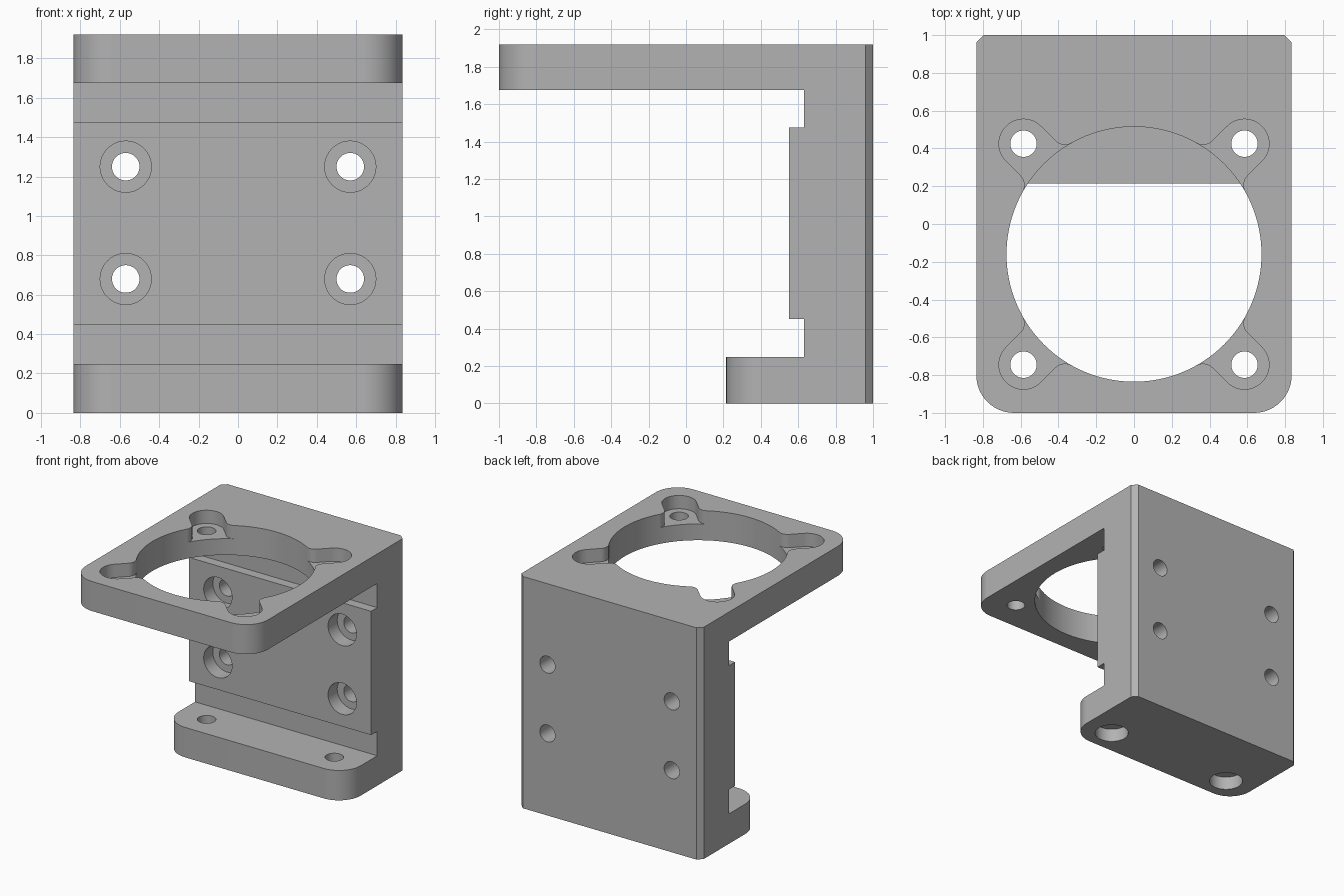
import bpy, bmesh, math
from mathutils import Matrix, Vector

if "Cube" in bpy.data.objects:
    bpy.data.objects.remove(bpy.data.objects["Cube"])

W = 0.835            # half width
TOP = 1.92           # overall height
CY = -0.16           # centre of the large opening
R = 0.675            # radius of the large opening
HOLE, BORE = 0.07, 0.13
PITCH = 0.585        # corner hole offset

grey = bpy.data.materials.new("grey")
grey.diffuse_color = (0.45, 0.45, 0.45, 1)
grey.use_nodes = True
grey.node_tree.nodes["Principled BSDF"].inputs["Base Color"].default_value = grey.diffuse_color


def prism(name, points, direction):
    """Extrude a closed outline along a vector."""
    bm = bmesh.new()
    face = bm.faces.new([bm.verts.new(p) for p in points])
    ext = bmesh.ops.extrude_face_region(bm, geom=[face])
    bmesh.ops.translate(bm, vec=Vector(direction),
                        verts=[v for v in ext["geom"] if isinstance(v, bmesh.types.BMVert)])
    bmesh.ops.recalc_face_normals(bm, faces=bm.faces[:])
    mesh = bpy.data.meshes.new(name)
    bm.to_mesh(mesh)
    bm.free()
    mesh.materials.append(grey)
    ob = bpy.data.objects.new(name, mesh)
    bpy.context.collection.objects.link(ob)
    return ob


def arc(cx, cy, r, a0, a1, n):
    return [(cx + r * math.cos(a0 + (a1 - a0) * i / n),
             cy + r * math.sin(a0 + (a1 - a0) * i / n)) for i in range(n + 1)]


def circle(r, n):
    return arc(0, 0, r, 0, math.tau, n)[:-1]


def cut_vertical(x, y, r, z0, z1, n=40):
    cut(prism("cutter", [(x + a, y + b, z0) for a, b in circle(r, n)], (0, 0, z1 - z0)))


def cut_depth(x, z, r, y0, y1):
    cut(prism("cutter", [(x + a, y0, z + b) for a, b in circle(r, 40)], (0, y1 - y0, 0)))


def cut(cutter):
    mod = bracket.modifiers.new("cut", 'BOOLEAN')
    mod.operation = 'DIFFERENCE'
    mod.solver = 'EXACT'
    mod.object = cutter
    bpy.context.view_layer.objects.active = bracket
    bpy.ops.object.modifier_apply(modifier=mod.name)
    bpy.data.objects.remove(cutter)


# Bracket body: side profile swept across the width
profile = [(1, 0), (1, TOP), (-1, TOP), (-1, 1.675), (0.63, 1.675), (0.63, 1.475),
           (0.55, 1.475), (0.55, 0.45), (0.63, 0.45), (0.63, 0.248), (0.215, 0.248), (0.215, 0)]
bracket = prism("mounting_bracket", [(-W, y, z) for y, z in profile], (2 * W, 0, 0))

# Rounded plate corners and chamfered back edges
bm = bmesh.new()
bm.from_mesh(bracket.data)


def uprights(y):
    # vertical edges of the wide faces at this depth
    return [e for e in bm.edges
            if all(abs(v.co.y - y) < 1e-4 for v in e.verts)
            and abs(e.verts[0].co.x - e.verts[1].co.x) < 1e-4]


for y, size, seg in ((-1, 0.2, 14), (0.215, 0.2, 14), (1, 0.04, 1)):
    bmesh.ops.bevel(bm, geom=uprights(y), offset=size, offset_type='OFFSET',
                    segments=seg, profile=0.5, affect='EDGES')
bm.to_mesh(bracket.data)
bm.free()

# Large opening through the top plate
cut_vertical(0, CY, R, 1.6, 2.0, 128)

# Corner pockets: rounded slots that flare into the opening
f = 0.07
fv = BORE + f
fu = math.sqrt((R + f) ** 2 - fv ** 2)
cap = arc(PITCH * math.sqrt(2), 0, BORE, 0, math.pi / 2, 12)
flare = arc(fu, fv, f, -math.pi / 2, math.atan2(-fv, -fu), 8)
half = cap + flare + [(0.5, 0.15)]
outline = half + [(u, -v) for u, v in reversed(half[1:])]
for k in range(4):
    rot = Matrix.Rotation(math.pi / 4 + k * math.pi / 2, 3, 'Z')
    pts = [rot @ Vector((u, v, 0)) + Vector((0, CY, TOP - 0.11)) for u, v in outline]
    cut(prism("cutter", pts, (0, 0, 0.3)))

for x in (-1, 1):
    # Plate screw holes
    for y in (CY - PITCH, CY + PITCH):
        cut_vertical(x * PITCH, y, HOLE, 1.6, 2.0)
    # Shelf holes, counterbored from below
    cut_vertical(x * PITCH, CY + PITCH, HOLE, -0.1, 0.35)
    cut_vertical(x * PITCH, CY + PITCH, BORE, -0.1, 0.11)
    # Back wall holes, counterbored from the front
    for z in (0.68, 1.25):
        cut_depth(x * 0.57, z, HOLE, 0.4, 1.1)
        cut_depth(x * 0.57, z, BORE, 0.4, 0.67)

# Smooth curved walls, crisp edges
bpy.ops.object.select_all(action='DESELECT')
bracket.select_set(True)
bpy.context.view_layer.objects.active = bracket
bpy.ops.object.shade_smooth_by_angle(angle=math.radians(25))
weighted = bracket.modifiers.new("weighted_normals", 'WEIGHTED_NORMAL')
weighted.keep_sharp = True
